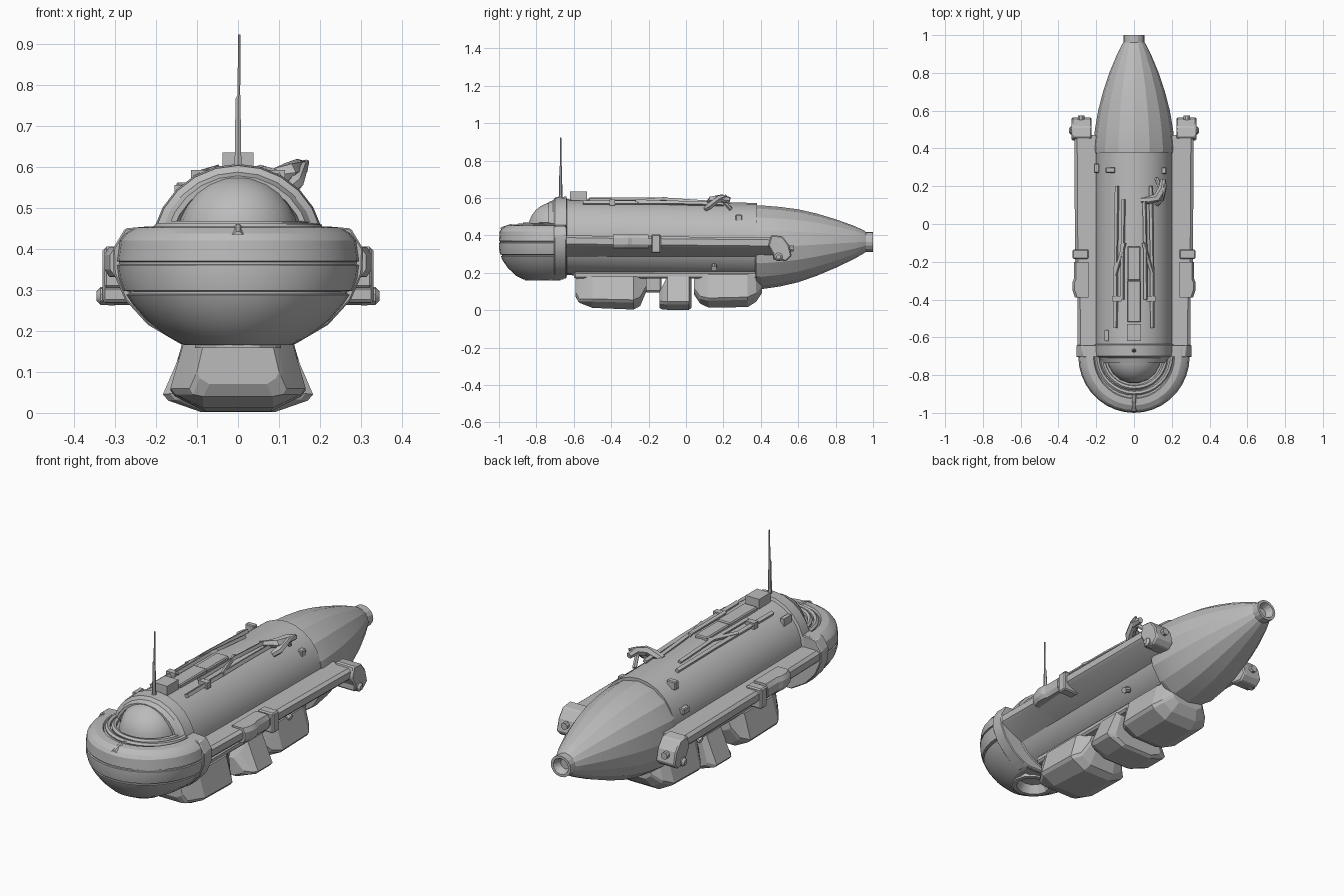
import bpy, bmesh, math
from mathutils import Vector

grey = bpy.data.materials.new("hull grey")
grey.diffuse_color = (0.5, 0.5, 0.5, 1)


def finish(name, bm, angle=28, bevel=0):
    bmesh.ops.recalc_face_normals(bm, faces=bm.faces[:])
    me = bpy.data.meshes.new(name)
    bm.to_mesh(me)
    bm.free()
    ob = bpy.data.objects.new(name, me)
    bpy.context.collection.objects.link(ob)
    me.materials.append(grey)
    if bevel:
        mod = ob.modifiers.new("bevel", 'BEVEL')
        mod.width = bevel
        mod.segments = 1
    if angle:
        bpy.ops.object.select_all(action='DESELECT')
        ob.select_set(True)
        bpy.context.view_layer.objects.active = ob
        bpy.ops.object.shade_smooth_by_angle(angle=math.radians(angle))
    return ob


def loft(name, rings, angle=28, bevel=0):
    """Skin a list of equal-length point rings and cap both ends."""
    bm = bmesh.new()
    vs = [[bm.verts.new(p) for p in r] for r in rings]
    n = len(vs[0])
    for a, b in zip(vs, vs[1:]):
        for i in range(n):
            j = (i + 1) % n
            bm.faces.new((a[i], a[j], b[j], b[i]))
    bm.faces.new(vs[0])
    bm.faces.new(vs[-1])
    return finish(name, bm, angle, bevel)


def box(name, x, y, z, bevel=0):
    rings = [[(x[0], v, z[0]), (x[1], v, z[0]), (x[1], v, z[1]), (x[0], v, z[1])] for v in y]
    return loft(name, rings, 0, bevel)


def ring(y, z, rx, rz, n=24):
    return [(rx * math.cos(2 * math.pi * i / n), y, z + rz * math.sin(2 * math.pi * i / n))
            for i in range(n)]


def tube(name, pts, r, sides=6):
    """Straight segments through a list of points; r is one radius or one per point."""
    pts = [Vector(p) for p in pts]
    rs = r if isinstance(r, list) else [r] * len(pts)
    rings = []
    for i, p in enumerate(pts):
        d = (pts[min(i + 1, len(pts) - 1)] - pts[max(i - 1, 0)]).normalized()
        u = d.cross(Vector((0.31, 0.2, 0.93) if abs(d.z) < 0.9 else (1, 0, 0))).normalized()
        w = d.cross(u)
        rings.append([p + rs[i] * (u * math.cos(a) + w * math.sin(a))
                      for a in (2 * math.pi * k / sides for k in range(sides))])
    return loft(name, rings, 35)


# main pressure hull with stepped canopy frame at the front
loft("hull", [ring(y, z, r, r) for y, z, r in (
    (-0.69, .40, .155), (-0.735, .40, .165), (-0.735, .40, .178), (-0.71, .395, .192),
    (-0.70, .395, .208), (-0.64, .395, .212), (-0.635, .39, .203), (0.38, .37, .203))])

# tapering tail with hollow nozzle
loft("tail_cone", [ring(y, z, rx, rz, 16) for y, z, rx, rz in (
    (.37, .341, .19, .19), (.375, .338, .214, .221), (.40, .336, .217, .224),
    (.50, .339, .207, .213), (.60, .344, .19, .195), (.70, .35, .164, .166),
    (.80, .356, .131, .130), (.90, .362, .089, .088), (.95, .365, .064, .062),
    (.962, .365, .056, .053), (1.0, .365, .056, .053), (1.0, .365, .042, .04),
    (.965, .365, .025, .025))], 16)


# wide rounded bow: stacked U-shaped outlines, with a recess underneath
def bow_outline(z, w, l, back=-0.655, n=18):
    pts = [(w * math.cos(math.pi * i / n), -0.7 - l * math.sin(math.pi * i / n), z)
           for i in range(n + 1)]
    return [(w, back, z)] + pts + [(-w, back, z)]


loft("bow", [bow_outline(*v) for v in (
    (.215, .085, .14), (.168, .1, .155), (.165, .13, .17), (.185, .17, .21), (.225, .222, .252),
    (.265, .257, .28), (.288, .272, .29), (.290, .266, .285), (.296, .266, .285), (.298, .28, .294),
    (.33, .291, .3), (.36, .295, .3), (.362, .289, .294), (.368, .289, .294),
    (.37, .295, .3), (.42, .288, .296), (.437, .275, .285), (.452, .25, .26),
    (.455, .215, .225), (.447, .21, .22), (.447, .17, .18))], 24)
for k, (r, z) in enumerate(((.195, .45), (.166, .455))):
    tube("canopy_base_rim_%d" % k, [(r * math.cos(a), -0.7 - r * math.sin(a), z)
         for a in (math.pi * i / 16 for i in range(17))], .013)
loft("bow_crest", [[(-w, y, .435), (w, y, .435), (.005, y, z), (-.005, y, z)]
                   for y, z, w in ((-.992, .442, .012), (-.94, .46, .03), (-.88, .455, .012))], 0)

# glazed dome
loft("dome", [[(.145 * math.cos(t) * math.cos(a), -.70 + .145 * math.cos(t) * math.sin(a),
                .44 + .138 * math.sin(t))
               for a in (2 * math.pi * i / 18 for i in range(18))]
              for t in (0, .25, .5, .75, 1.0, 1.25, 1.45, 1.56)], 40)

# frame collar behind the bow
collar = [(.21, .455), (.275, .45), (.305, .40), (.303, .34), (.275, .275), (.22, .215), (.14, .168)]
collar += [(-x, z) for x, z in reversed(collar)]
loft("frame_collar", [[(x, y, z) for x, z in collar] for y in (-.705, -.64)], 25, .004)

# thruster ring in the recess under the bow
loft("bow_thruster_ring", [[(r * math.cos(a), -.765 + r * .9 * math.sin(a), z)
     for a in (2 * math.pi * i / 12 for i in range(12))]
     for r, z in ((.105, .2), (.105, .158), (.082, .158), (.06, .205))])

# side beams, clamps and end thrusters
for s, side in ((1, "right"), (-1, "left")):
    def sbox(name, x, y, z, bevel=0):
        box(side + name, sorted((s * x[0], s * x[1])), y, z, bevel)

    # beam with an underside sloping back into the hull
    loft(side + "_side_beam", [[(s * .175, y, .285), (s * (x - .015), y, z - .06), (s * x, y, z - .045),
                                (s * x, y, z - .012), (s * (x - .015), y, z), (s * .175, y, z)]
                               for y, x, z in ((-.66, .298, .400), (-.39, .300, .396),
                                               (-.37, .311, .396), (.47, .316, .388))])
    loft(side + "_beam_motor", [[(s * .24, y, .325), (s * x, y, .332), (s * (x + .012), y, .35),
                                 (s * (x + .012), y, .385), (s * x, y, .405), (s * .24, y, .405)]
                                for y, x in ((-.39, .30), (-.35, .314), (-.31, .314), (-.29, .306),
                                             (-.2, .306))], 20)
    sbox("_beam_clamp", (.24, .326), (-.185, -.135), (.305, .406), .006)
    # end thruster housing
    loft(side + "_thruster_housing", [[(s * x, y, z) for y, z in (
        (.44, .345), (.465, .30), (.465, .27), (.535, .262), (.565, .29), (.55, .35), (.515, .395), (.455, .402))]
        for x in (.225, .24, .315, .33)], 20, .006)
    tube(side + "_thruster_knob", [(s * .30, .495, .285), (s * .335, .495, .285), (s * .345, .495, .285)],
         [.024, .022, .012], 8)
    tube(side + "_thruster_rear_knob", [(s * .28, .53, .33), (s * .28, .575, .33)], .018, 8)
    tube(side + "_hull_valve", [(s * .16, .15, .235), (s * .19, .15, .222)], .016, 8)
    # deck rails and struts
    zr = .575
    tube(side + "_outer_rail", [(s * .098, -.55, zr), (s * .095, -.1, zr), (s * .09, .2, zr - .008)], .012, 4)
    tube(side + "_inner_rail", [(s * .062, -.4, .592), (s * .06, -.12, .592), (s * .055, .13, .575)], .011, 4)
    tube(side + "_diagonal_strut", [(s * .1, -.27, .58), (s * .05, -.1, .595)], .011, 4)
    sbox("_rail_foot", (.065, .115), (-.41, -.38), (.56, .592))

# deck equipment
box("deck_box", (-.038, .038), (-.62, -.53), (.57, .635))
box("deck_hatch", (-.038, .038), (-.52, -.3), (.56, .602), .005)
box("deck_spine", (-.035, .035), (-.3, -.12), (.56, .597), .005)
box("left_hull_box", (-.155, -.135), (-.62, -.56), (.50, .555))
box("left_deck_cleat", (-.15, -.10), (.27, .30), (.52, .562), .004)
box("right_deck_cleat", (.145, .172), (.265, .30), (.46, .51), .004)
box("left_port_plate", (-.212, -.185), (.27, .32), (.42, .45), .004)

# manipulator arm folded on the deck
tube("arm_boom", [(.04, .125, .565), (.08, .125, .575), (.125, .14, .588), (.15, .19, .598), (.155, .235, .59)],
     [.016, .02, .024, .022, .014])
tube("arm_claw", [(.168, .215, .612), (.155, .18, .60), (.14, .13, .56), (.12, .105, .54)],
     [.006, .016, .02, .014])
tube("arm_brace", [(.12, .24, .54), (.135, .2, .58), (.155, .17, .60)], .011)

# antenna
tube("antenna", [(0, -.67, .57), (0, -.67, .63), (0, -.67, .765), (.002, -.67, .775), (.003, -.67, .922)],
     [.013, .009, .007, .004, .003])

# keel plate and ballast pods
box("keel_plate", (-.12, .12), (-.60, .40), (.168, .205), .01)


def pod(name, sections):
    """Sections of y, top half-width, wide half-width, bottom half-width, heights of wide and bottom."""
    loft(name, [[(-t, y, zt), (-w, y, zw), (-w * .93, y, zw - .015), (-b, y, zb),
                 (b, y, zb), (w * .93, y, zw - .015), (w, y, zw), (t, y, zt)]
                for y, t, w, b, zt, zw, zb in sections], 12)


pod("front_pod", ((-.59, .085, .10, .07, .165, .10, .07), (-.572, .10, .118, .085, .18, .06, .04),
                  (-.50, .13, .165, .085, .18, .06, .012), (-.28, .13, .165, .08, .18, .055, .003),
                  (-.245, .11, .13, .07, .18, .07, .022), (-.212, .085, .10, .06, .175, .13, .10)))
pod("middle_pod", ((-.142, .075, .13, .07, .10, .05, .012), (-.125, .10, .165, .08, .13, .047, .003),
                   (-.10, .125, .183, .09, .18, .045, .002), (.015, .125, .183, .09, .18, .045, .002),
                   (.03, .10, .14, .08, .18, .05, .012)))
pod("rear_pod", ((.042, .085, .10, .06, .165, .12, .085), (.075, .11, .135, .075, .19, .075, .035),
                 (.12, .13, .165, .08, .19, .065, .014), (.33, .13, .165, .08, .19, .07, .016),
                 (.375, .11, .135, .075, .19, .09, .045), (.405, .075, .09, .055, .17, .125, .09)))
box("pod_link", (-.05, .05), (-.22, -.13), (.095, .18), .01)
